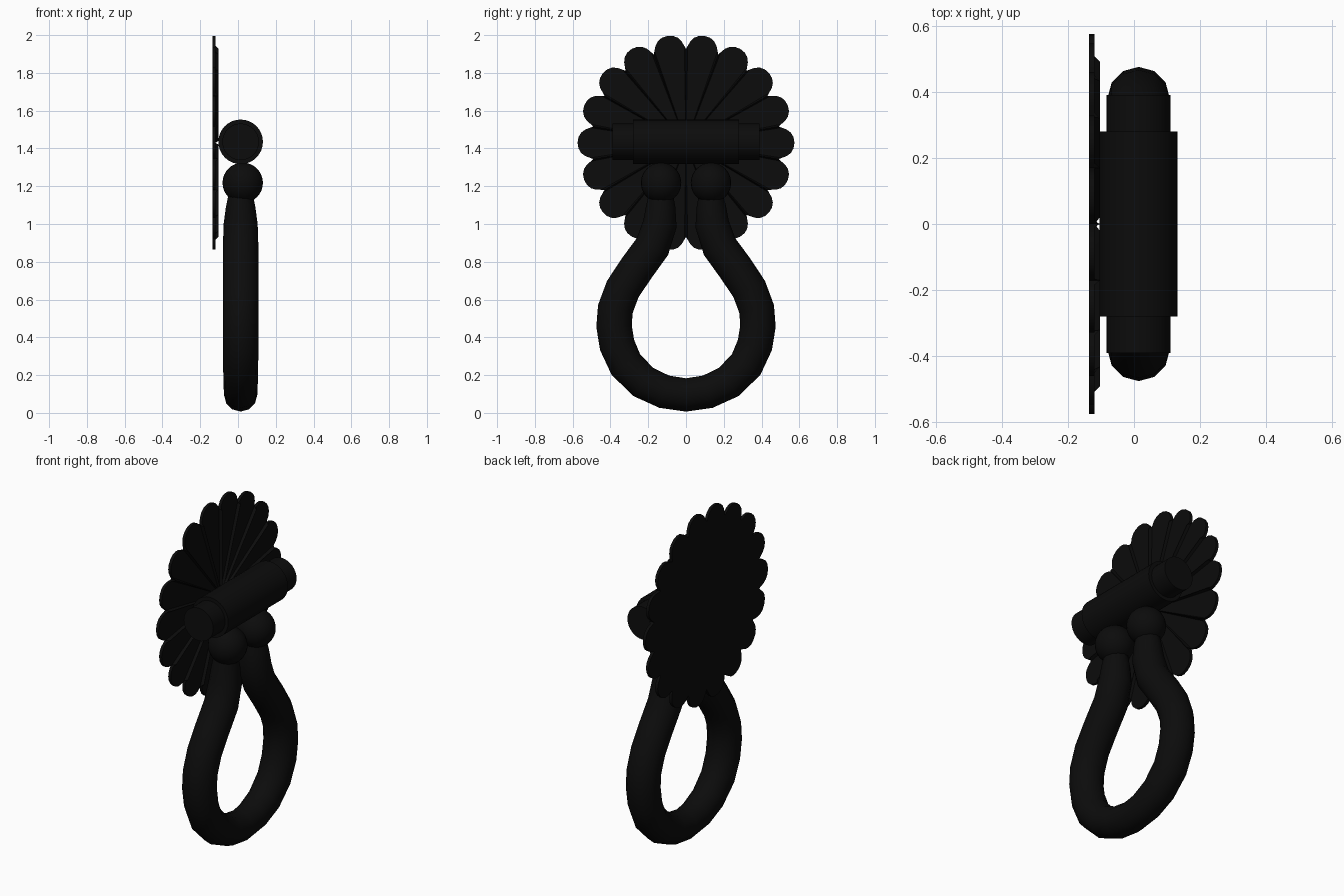
import bpy, bmesh, math
from mathutils import Vector

if "Cube" in bpy.data.objects:
    bpy.data.objects.remove(bpy.data.objects["Cube"])

black = bpy.data.materials.new("black iron")
black.diffuse_color = (0.0035, 0.0035, 0.0035, 1)
black.use_nodes = True
black.node_tree.nodes["Principled BSDF"].inputs["Base Color"].default_value = black.diffuse_color


def finish(bm, name, angle=35):
    bmesh.ops.recalc_face_normals(bm, faces=bm.faces)
    me = bpy.data.meshes.new(name)
    bm.to_mesh(me)
    bm.free()
    ob = bpy.data.objects.new(name, me)
    bpy.context.collection.objects.link(ob)
    me.materials.append(black)
    bpy.ops.object.select_all(action='DESELECT')
    ob.select_set(True)
    bpy.context.view_layer.objects.active = ob
    bpy.ops.object.shade_smooth_by_angle(angle=math.radians(angle))
    return ob


# Flower backplate: 18 petals with thin raised ribs along the valleys
CZ = 1.43
petal = [(-10, .498, -.103), (-9, .513, -.119), (-7.5, .538, -.119), (-5.5, .558, -.119),
         (-3, .570, -.119), (0, .574, -.119), (3, .570, -.119), (5.5, .558, -.119),
         (7.5, .538, -.119), (9, .513, -.119)]
bm = bmesh.new()
rings = {"back": [], "front": [], "inner": []}
for k in range(18):
    for t, r, x in petal:
        a = math.radians(10 + 20 * k + t)
        s, c = math.sin(a), math.cos(a)
        rings["back"].append(bm.verts.new((-.136, r * s, CZ + r * c)))
        rings["front"].append(bm.verts.new((x, r * s, CZ + r * c)))
        rings["inner"].append(bm.verts.new((x, .06 * s, CZ + .06 * c)))
n = len(rings["back"])
for a, b in (("back", "front"), ("front", "inner")):
    for i in range(n):
        j = (i + 1) % n
        bm.faces.new((rings[a][i], rings[a][j], rings[b][j], rings[b][i]))
for key, x in (("back", -.136), ("inner", -.119)):
    mid = bm.verts.new((x, 0, CZ))
    for i in range(n):
        bm.faces.new((rings[key][i], rings[key][(i + 1) % n], mid))
finish(bm, "flower_backplate", 25)

# Hinge bar: thick middle with thinner stepped ends, lathed along y
bm = bmesh.new()
profile = [(-.39, .097), (-.28, .097), (-.28, .118), (.28, .118), (.28, .097), (.39, .097)]
SEG = 32
loops = [[bm.verts.new((.014 + r * math.cos(2 * math.pi * i / SEG), y,
                        1.435 + r * math.sin(2 * math.pi * i / SEG)))
          for i in range(SEG)] for y, r in profile]
for a, b in zip(loops, loops[1:]):
    for i in range(SEG):
        j = (i + 1) % SEG
        bm.faces.new((a[i], a[j], b[j], b[i]))
bm.faces.new(loops[0])
bm.faces.new(loops[-1])
finish(bm, "hinge_bar")

# Two balls joining ring and bar
for side, label in ((-1, "left"), (1, "right")):
    bm = bmesh.new()
    bmesh.ops.create_uvsphere(bm, u_segments=24, v_segments=16, radius=.107)
    bmesh.ops.translate(bm, verts=bm.verts, vec=(.025, side * .132, 1.218))
    finish(bm, label + "_ball", 60)

# Pear-shaped ring: half path (y, z, radius), mirrored and swept
half = [(.132, 1.17, .062), (.134, 1.09, .078), (.138, 1.0, .09), (.178, .88, .094),
        (.262, .765, .094), (.335, .655, .094), (.374, .55, .094), (.381, .46, .094),
        (.365, .36, .094), (.318, .255, .093), (.225, .163, .091), (.115, .112, .089),
        (0, .095, .088)]
path = half + [(-y, z, r) for y, z, r in reversed(half[:-1])]
bm = bmesh.new()
loops = []
SEG = 12
for i, (y, z, r) in enumerate(path):
    p, q = path[max(i - 1, 0)], path[min(i + 1, len(path) - 1)]
    tan = Vector((0, q[0] - p[0], q[1] - p[1])).normalized()
    nor = Vector((0, -tan.z, tan.y))
    loops.append([bm.verts.new(Vector((.014, y, z)) + nor * (r * math.cos(2 * math.pi * k / SEG))
                               + Vector((r * math.sin(2 * math.pi * k / SEG), 0, 0)))
                  for k in range(SEG)])
for a, b in zip(loops, loops[1:]):
    for i in range(SEG):
        j = (i + 1) % SEG
        bm.faces.new((a[i], a[j], b[j], b[i]))
bm.faces.new(loops[0])
bm.faces.new(loops[-1])
finish(bm, "knocker_ring", 50)
